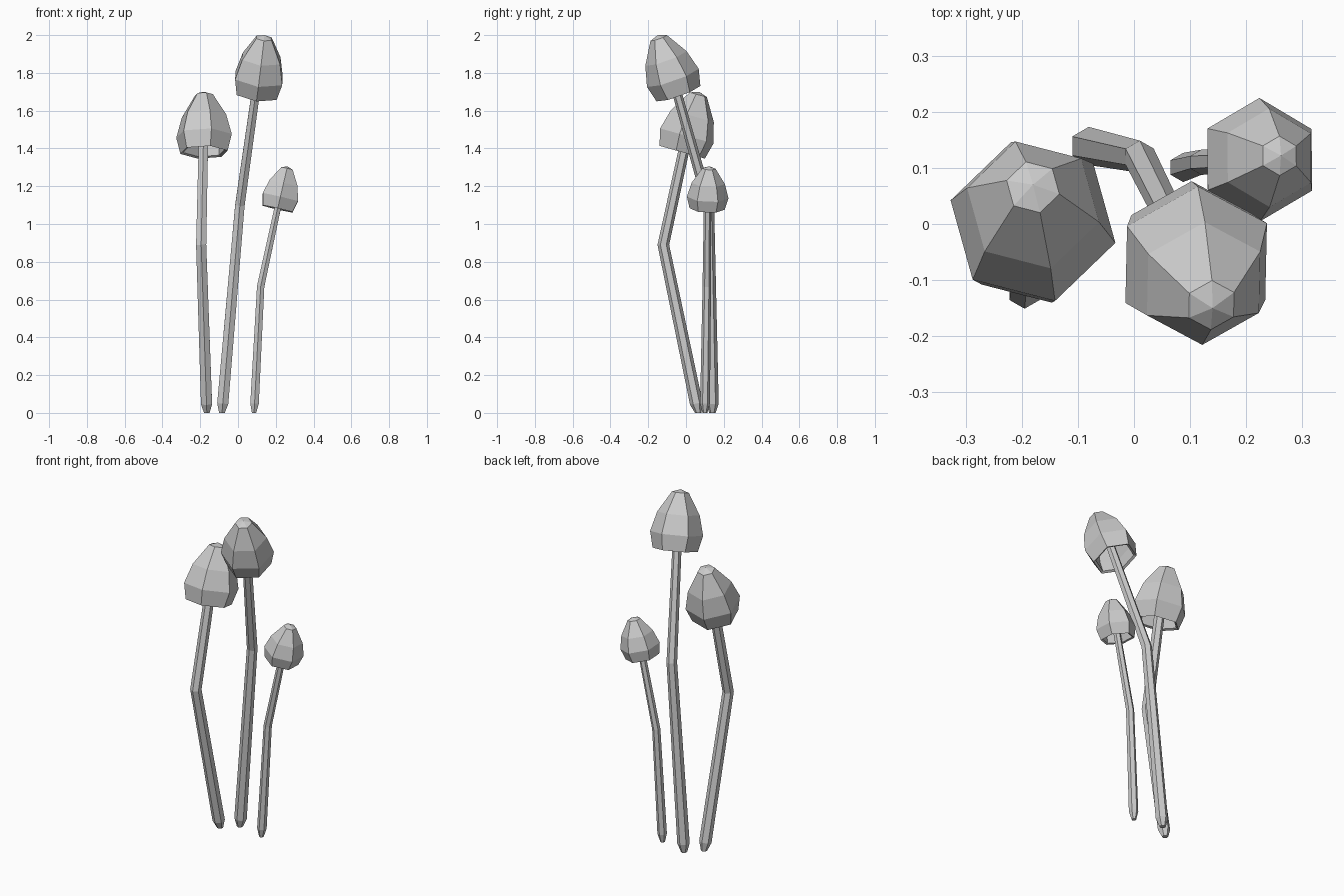
import bpy, bmesh, math
from mathutils import Vector

cube = bpy.data.objects.get("Cube")
if cube:
    bpy.data.objects.remove(cube, do_unlink=True)

grey = bpy.data.materials.new("pale_grey")
grey.use_nodes = True
colour = (0.6, 0.6, 0.6, 1)
grey.diffuse_color = colour
grey.node_tree.nodes["Principled BSDF"].inputs["Base Color"].default_value = colour

SIDES = 6


def ring(bm, centre, axis, radius, phase):
    """Hexagon of vertices around a centre, square to the axis."""
    turn = Vector((0, 0, 1)).rotation_difference(axis)
    verts = []
    for i in range(SIDES):
        a = math.radians(phase) + i * math.tau / SIDES
        offset = turn @ Vector((math.cos(a), math.sin(a), 0)) * radius
        verts.append(bm.verts.new(centre + offset))
    return verts


def bridge(bm, rings):
    for low, high in zip(rings, rings[1:]):
        for i in range(SIDES):
            j = (i + 1) % SIDES
            bm.faces.new((low[i], low[j], high[j], high[i]))


def fan(bm, loop, tip):
    v = bm.verts.new(tip)
    for i in range(SIDES):
        bm.faces.new((loop[i], loop[(i + 1) % SIDES], v))


def finish(bm, name):
    bmesh.ops.recalc_face_normals(bm, faces=bm.faces)
    mesh = bpy.data.meshes.new(name)
    bm.to_mesh(mesh)
    bm.free()
    mesh.materials.append(grey)
    bpy.context.collection.objects.link(bpy.data.objects.new(name, mesh))


def stem(name, foot, bend, top, r_foot, r_top, phase):
    """Bent, tapering stalk with a blunt point at the foot."""
    bm = bmesh.new()
    foot, bend, top = Vector(foot), Vector(bend), Vector(top)
    lower, upper = (bend - foot).normalized(), (top - bend).normalized()
    up = Vector((0, 0, 1))
    rings = [ring(bm, foot, up, r_foot * 0.5, phase),
             ring(bm, foot + lower * 0.05, lower, r_foot, phase),
             ring(bm, bend, (lower + upper).normalized(), (r_foot + r_top) / 2, phase),
             ring(bm, top, upper, r_top, phase)]
    bridge(bm, rings)
    bm.faces.new(rings[0])
    bm.faces.new(rings[-1])
    finish(bm, name)


# Cap profile: radius and height as fractions, hollow inside to crown
PROFILE = [(0.5, 0.5), (0.72, 0.2), (0.75, 0.02), (0.85, 0),
           (1, 0.27), (0.8, 0.6), (0.32, 0.95)]


def cap(name, base, apex, radius, phase):
    bm = bmesh.new()
    base, apex = Vector(base), Vector(apex)
    axis = (apex - base).normalized()
    rings = [ring(bm, base.lerp(apex, h), axis, r * radius, phase) for r, h in PROFILE]
    bridge(bm, rings)
    fan(bm, rings[0], base.lerp(apex, 0.6))
    fan(bm, rings[-1], apex)
    finish(bm, name)


# Tall mushroom
stem("tall_stem", (-0.085, 0.14, 0), (0.01, 0.12, 1.1), (0.12, -0.1, 1.88), 0.034, 0.024, 30)
cap("tall_cap", (0.1, -0.04, 1.69), (0.14, -0.15, 2.0), 0.145, 30)

# Middle mushroom
stem("middle_stem", (-0.165, 0.065, 0), (-0.195, -0.12, 0.89), (-0.18, 0.03, 1.58), 0.034, 0.028, 30)
cap("middle_cap", (-0.18, -0.02, 1.38), (-0.18, 0.07, 1.7), 0.152, 45)

# Short mushroom
stem("short_stem", (0.085, 0.1, 0), (0.12, 0.11, 0.67), (0.235, 0.115, 1.2), 0.026, 0.019, 30)
cap("short_cap", (0.21, 0.112, 1.08), (0.262, 0.122, 1.305), 0.11, 30)
